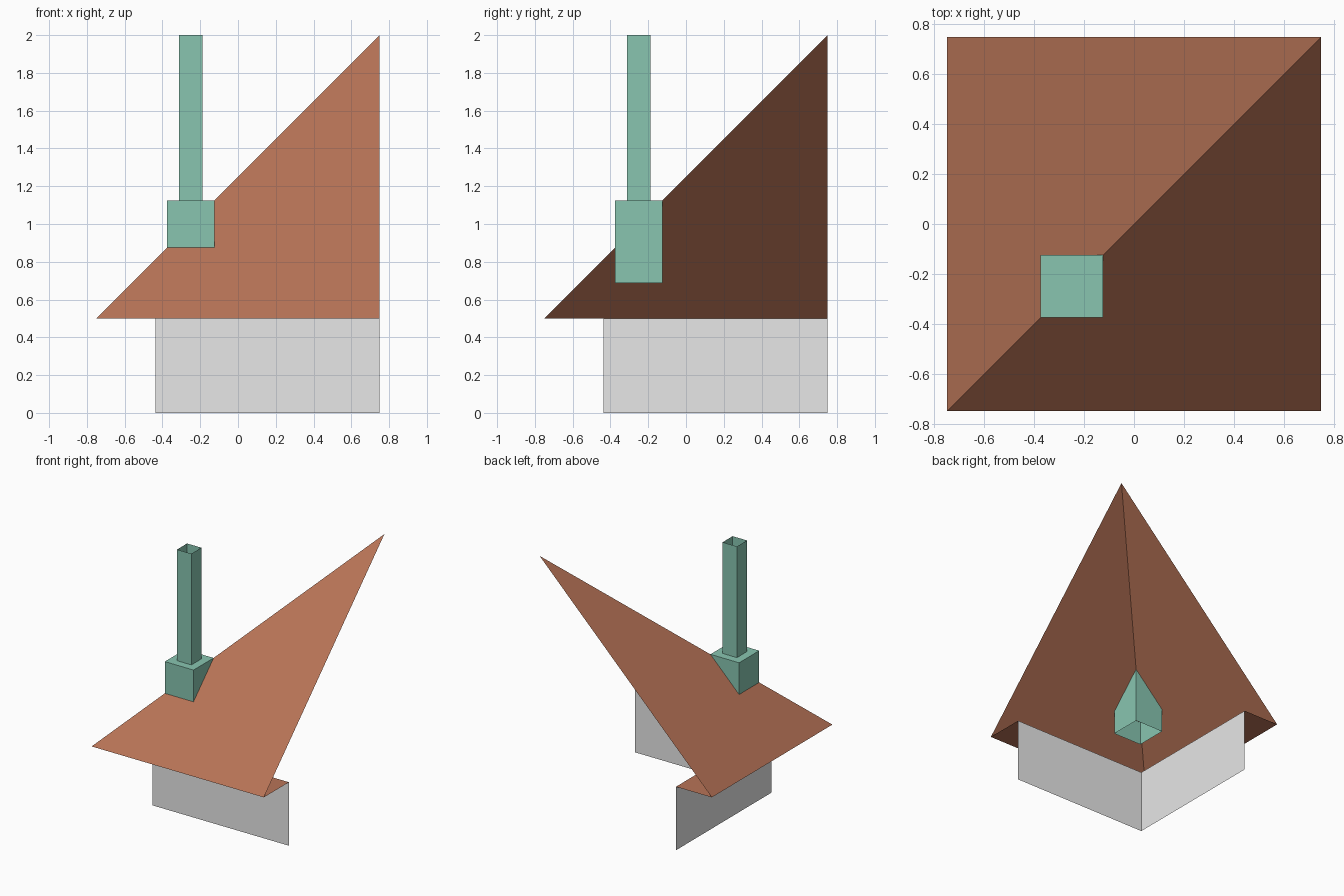
import bpy

cube = bpy.data.objects.get("Cube")
if cube:
    bpy.data.objects.remove(cube, do_unlink=True)


def material(name, colour):
    mat = bpy.data.materials.new(name)
    mat.use_nodes = True
    mat.diffuse_color = (*colour, 1)
    mat.node_tree.nodes["Principled BSDF"].inputs["Base Color"].default_value = (*colour, 1)
    return mat


def sheet(name, verts, faces, mat):
    mesh = bpy.data.meshes.new(name)
    mesh.from_pydata(verts, [], faces)
    mesh.materials.append(mat)
    obj = bpy.data.objects.new(name, mesh)
    bpy.context.collection.objects.link(obj)
    return obj


def square_tube(name, centre, half, bottom, top, mat, capped=False):
    """Thin square tube, open below, with an optional lid."""
    corners = [(-half, -half), (half, -half), (half, half), (-half, half)]
    verts = [(centre + x, centre + y, z) for z in (bottom, top) for x, y in corners]
    faces = [(i, (i + 1) % 4, (i + 1) % 4 + 4, i + 4) for i in range(4)]
    if capped:
        faces.append((4, 5, 6, 7))
    return sheet(name, verts, faces, mat)


terracotta = material("terracotta", (0.479, 0.174, 0.095))
pale_grey = material("pale grey", (0.8, 0.8, 0.8))
sea_green = material("sea green", (0.246, 0.558, 0.434))

EDGE = 0.75      # outer edge of the roof
WALL = -0.4375   # line of the two walls
EAVE = 0.5       # eave height
PEAK = 2.0

# Two roof slopes meeting on the diagonal hip
sheet("roof_slopes",
      [(-EDGE, -EDGE, EAVE), (EDGE, -EDGE, EAVE), (EDGE, EDGE, PEAK), (-EDGE, EDGE, EAVE)],
      [(0, 1, 2), (0, 2, 3)], terracotta)

# Flat underside of the eaves, from roof edge back to the walls
sheet("eave_soffit",
      [(-EDGE, -EDGE, EAVE), (EDGE, -EDGE, EAVE), (EDGE, WALL, EAVE),
       (WALL, WALL, EAVE), (WALL, EDGE, EAVE), (-EDGE, EDGE, EAVE)],
      [(0, 3, 2, 1), (0, 5, 4, 3)], terracotta)

# Two thin walls meeting at the corner
plan = [(WALL, EDGE), (WALL, WALL), (EDGE, WALL)]
sheet("corner_walls", [(x, y, z) for z in (0, EAVE) for x, y in plan],
      [(0, 1, 4, 3), (1, 2, 5, 4)], pale_grey)

# Chimney base through the hip, and the open flue standing on it
square_tube("chimney_base", -0.25, 0.125, 0.6875, 1.125, sea_green, capped=True)
square_tube("chimney_flue", -0.25, 0.0625, 1.125, PEAK, sea_green)
